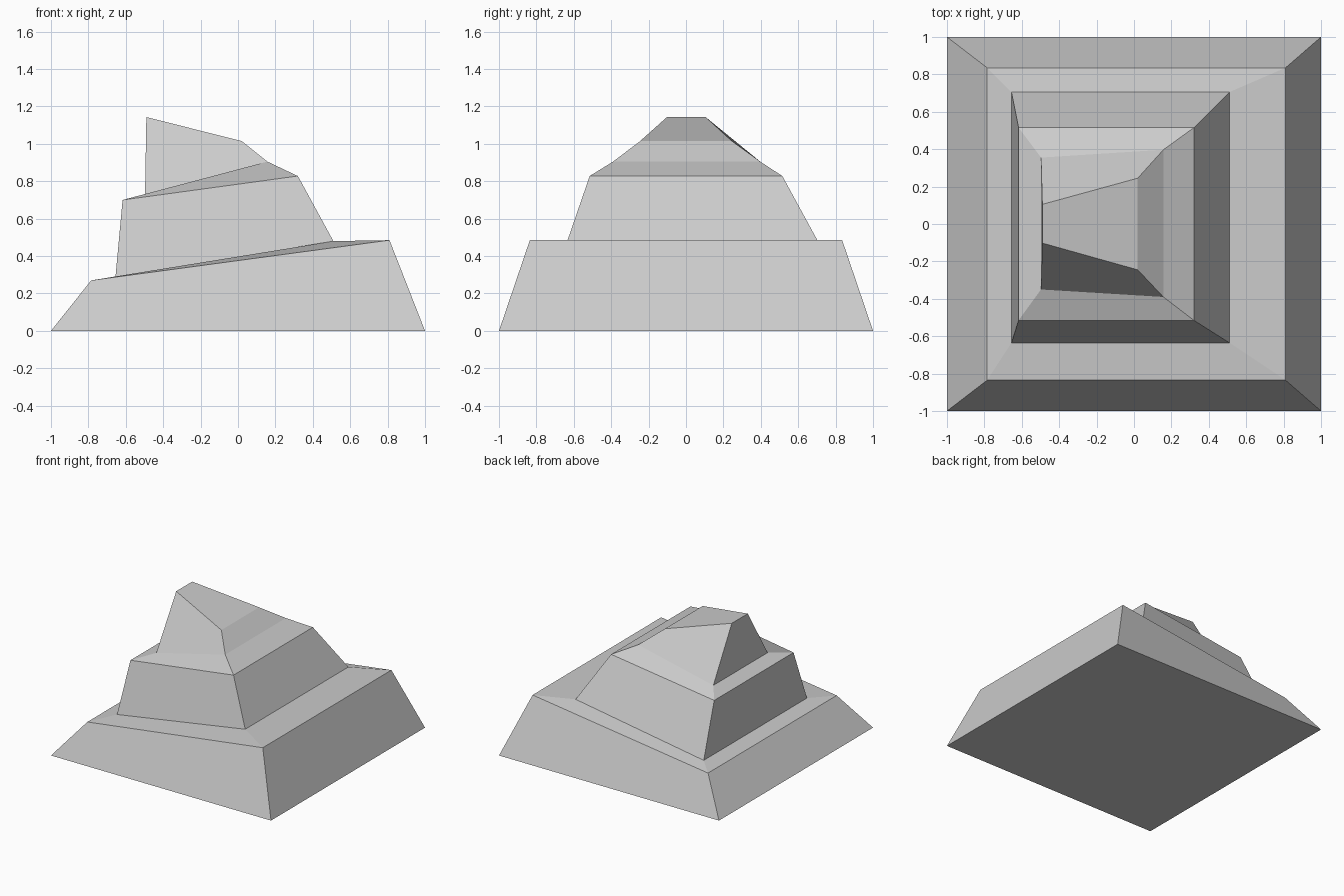
import bpy
import bmesh

cube = bpy.data.objects.get("Cube")
if cube:
    bpy.data.objects.remove(cube, do_unlink=True)

stone = bpy.data.materials.new("grey_stone")
stone.use_nodes = True
grey = (0.6, 0.6, 0.6, 1)
stone.diffuse_color = grey
stone.node_tree.nodes["Principled BSDF"].inputs["Base Color"].default_value = grey


def ring(bm, left, right):
    """Four-cornered tilted ring; each end is (x, front y, back y, z)."""
    (xl, fl, bl, zl), (xr, fr, br, zr) = left, right
    corners = ((xl, fl, zl), (xr, fr, zr), (xr, br, zr), (xl, bl, zl))
    return [bm.verts.new(c) for c in corners]


# Rings from the ground to the summit
rings = [
    # base foot and its tilted rim
    ((-1, -1, 1, 0), (1, -1, 1, 0)),
    ((-0.785, -0.835, 0.835, 0.27), (0.81, -0.835, 0.835, 0.485)),
    # middle tier foot and rim
    ((-0.655, -0.635, 0.705, 0.29), (0.51, -0.635, 0.705, 0.48)),
    ((-0.617, -0.515, 0.515, 0.70), (0.32, -0.515, 0.515, 0.828)),
    # crown foot and sloping summit
    ((-0.497, -0.35, 0.355, 0.73), (0.157, -0.39, 0.397, 0.905)),
    ((-0.49, -0.102, 0.105, 1.143), (0.02, -0.245, 0.245, 1.015)),
]

bm = bmesh.new()
loops = [ring(bm, left, right) for left, right in rings]
# Walls and ledges between neighbouring rings
for low, high in zip(loops, loops[1:]):
    for i in range(4):
        j = (i + 1) % 4
        bm.faces.new((low[i], low[j], high[j], high[i]))
# Underside and summit
bm.faces.new(reversed(loops[0]))
bm.faces.new(loops[-1])

mesh = bpy.data.meshes.new("stepped_mound")
bm.to_mesh(mesh)
bm.free()
mesh.materials.append(stone)
mound = bpy.data.objects.new("stepped_mound", mesh)
bpy.context.collection.objects.link(mound)
